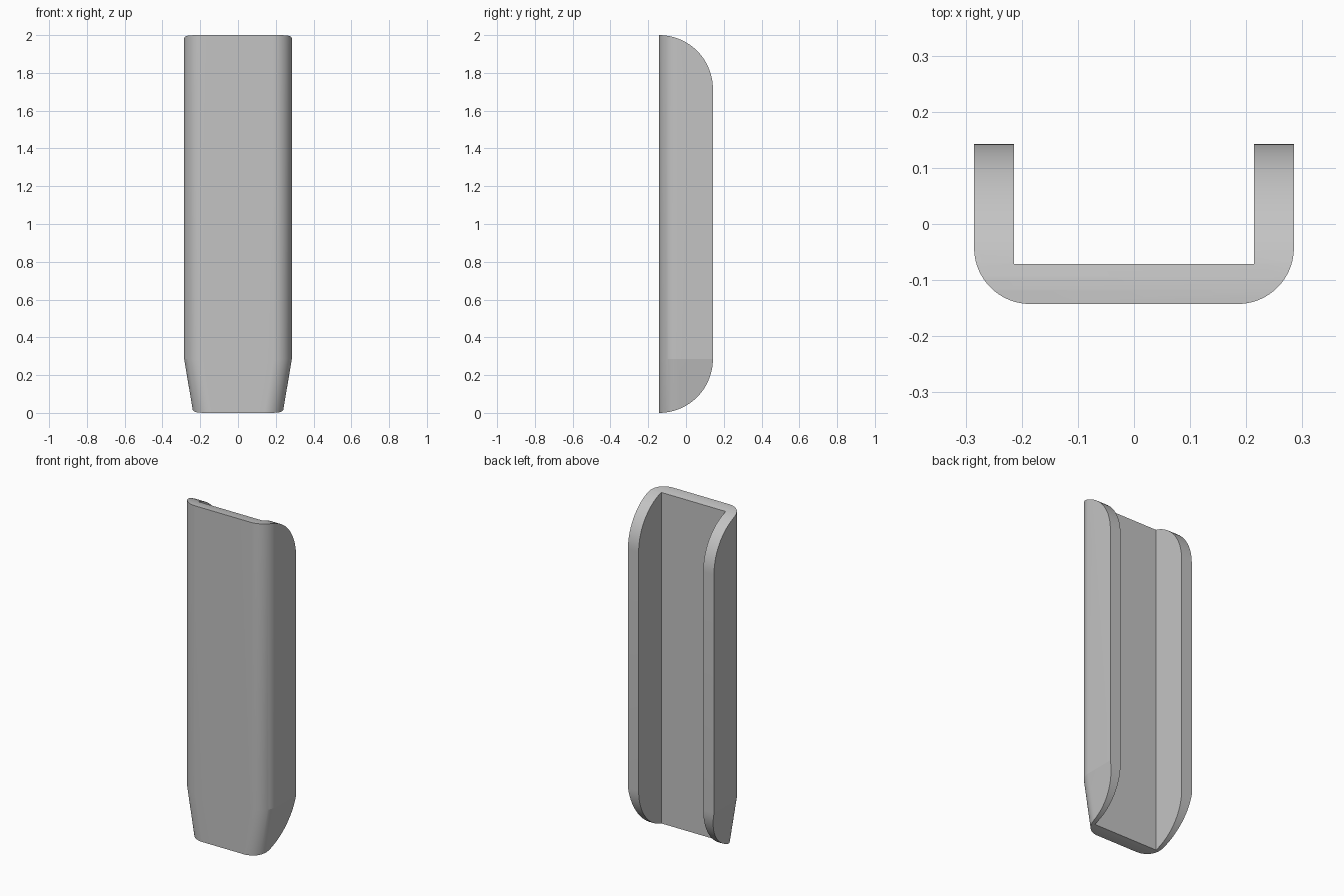
import bpy, bmesh
from math import sin, cos, pi, radians

if "Cube" in bpy.data.objects:
    bpy.data.objects.remove(bpy.data.objects["Cube"])

HALF_W, HALF_D, HEIGHT = 0.285, 0.1425, 2.0
WALL, CORNER, SIDE_R = 0.071, 0.1, 0.285
BOTTOM_W = 0.237
STEPS = 18


def arc(cx, cy, r, start):
    """Quarter circle, counter-clockwise from the start angle."""
    return [(cx + r * cos(start + pi / 2 * i / STEPS),
             cy + r * sin(start + pi / 2 * i / STEPS)) for i in range(STEPS + 1)]


def loft(name, rings):
    """Closed solid through a stack of matching rings."""
    bm = bmesh.new()
    rows = [[bm.verts.new(p) for p in ring] for ring in rings]
    n = len(rows[0])
    for a, b in zip(rows, rows[1:]):
        for i in range(n):
            j = (i + 1) % n
            bm.faces.new((a[i], a[j], b[j], b[i]))
    bm.faces.new(rows[0][::-1])
    bm.faces.new(rows[-1])
    bmesh.ops.recalc_face_normals(bm, faces=bm.faces)
    mesh = bpy.data.meshes.new(name)
    bm.to_mesh(mesh)
    bm.free()
    obj = bpy.data.objects.new(name, mesh)
    bpy.context.collection.objects.link(obj)
    return obj


def section(w, z):
    """Outer outline with rounded front corners."""
    y = -HALF_D + CORNER
    pts = arc(CORNER - w, y, CORNER, pi) + arc(w - CORNER, y, CORNER, 1.5 * pi)
    return [(px, py, z) for px, py in pts + [(w, 0.2), (-w, 0.2)]]


def boolean(obj, cutter, operation):
    cutter.hide_render = True
    mod = obj.modifiers.new(operation.lower(), 'BOOLEAN')
    mod.operation, mod.object, mod.solver = operation, cutter, 'EXACT'
    bpy.context.view_layer.objects.active = obj
    bpy.ops.object.modifier_apply(modifier=mod.name)
    bpy.data.objects.remove(cutter)


# Outer body, tapered toward the foot
slope = (HALF_W - BOTTOM_W) / SIDE_R
channel = loft("channel_shell", [section(BOTTOM_W - 0.1 * slope, -0.1),
                                 section(HALF_W, SIDE_R), section(HALF_W, HEIGHT + 0.1)])

# Square inner channel, open at the back
iw, iy = HALF_W - WALL, WALL - HALF_D
hollow = loft("hollow_cutter", [[(-iw, iy, z), (iw, iy, z), (iw, 0.5, z), (-iw, 0.5, z)]
                                for z in (-0.5, HEIGHT + 0.5)])
boolean(channel, hollow, 'DIFFERENCE')

# Side outline with rounded back corners at the top and foot
side = arc(-HALF_D, SIDE_R, SIDE_R, -pi / 2) + arc(-HALF_D, HEIGHT - SIDE_R, SIDE_R, 0)
side += [(-0.3, HEIGHT), (-0.3, 0)]
outline = loft("outline_cutter", [[(x, y, z) for y, z in side] for x in (-0.5, 0.5)])
boolean(channel, outline, 'INTERSECT')

# Plain grey finish
grey = bpy.data.materials.new("plain_grey")
grey.use_nodes = True
color = (0.55, 0.55, 0.55, 1)
grey.diffuse_color = color
grey.node_tree.nodes["Principled BSDF"].inputs["Base Color"].default_value = color
channel.data.materials.clear()
channel.data.materials.append(grey)

# Smooth rounded surfaces, crisp taper line and rims
channel.select_set(True)
bpy.context.view_layer.objects.active = channel
bpy.ops.object.shade_smooth_by_angle(angle=radians(8))
